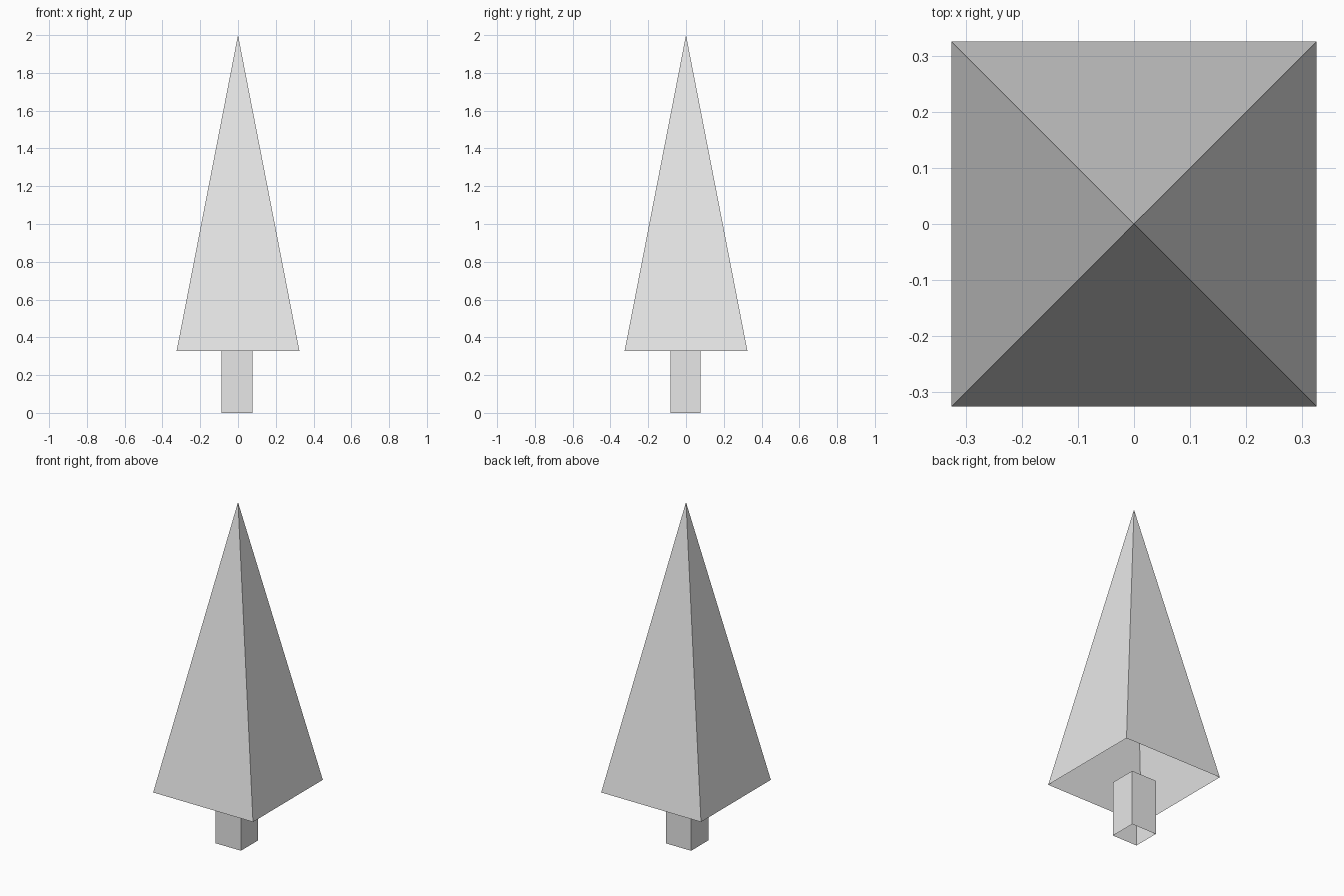
import bpy
import bmesh

default = bpy.data.objects.get("Cube")
if default:
    bpy.data.objects.remove(default, do_unlink=True)

# Single plain grey for the whole tree
GREY = (0.8, 0.8, 0.8, 1.0)
grey = bpy.data.materials.new("light grey")
grey.use_nodes = True
grey.diffuse_color = GREY
grey.node_tree.nodes["Principled BSDF"].inputs["Base Color"].default_value = GREY

CANOPY_BASE = 0.328
TOP = 2.0


def add_object(name, bm):
    bmesh.ops.recalc_face_normals(bm, faces=bm.faces)
    mesh = bpy.data.meshes.new(name)
    bm.to_mesh(mesh)
    bm.free()
    mesh.materials.append(grey)
    obj = bpy.data.objects.new(name, mesh)
    bpy.context.collection.objects.link(obj)


def square(bm, x0, x1, y0, y1, z):
    return [bm.verts.new((x, y, z))
            for x, y in ((x0, y0), (x1, y0), (x1, y1), (x0, y1))]


# Canopy: four-sided pyramid, open underneath
bm = bmesh.new()
half = 0.325
ring = square(bm, -half, half, -half, half, CANOPY_BASE)
apex = bm.verts.new((0, 0, TOP))
for i in range(4):
    bm.faces.new((ring[i], ring[(i + 1) % 4], apex))
add_object("canopy", bm)

# Trunk: square tube with open ends, slightly off centre
bm = bmesh.new()
extent = (-0.087, 0.077, -0.083, 0.077)
lower = square(bm, *extent, 0)
upper = square(bm, *extent, CANOPY_BASE)
for i in range(4):
    j = (i + 1) % 4
    bm.faces.new((lower[i], lower[j], upper[j], upper[i]))
add_object("trunk", bm)
